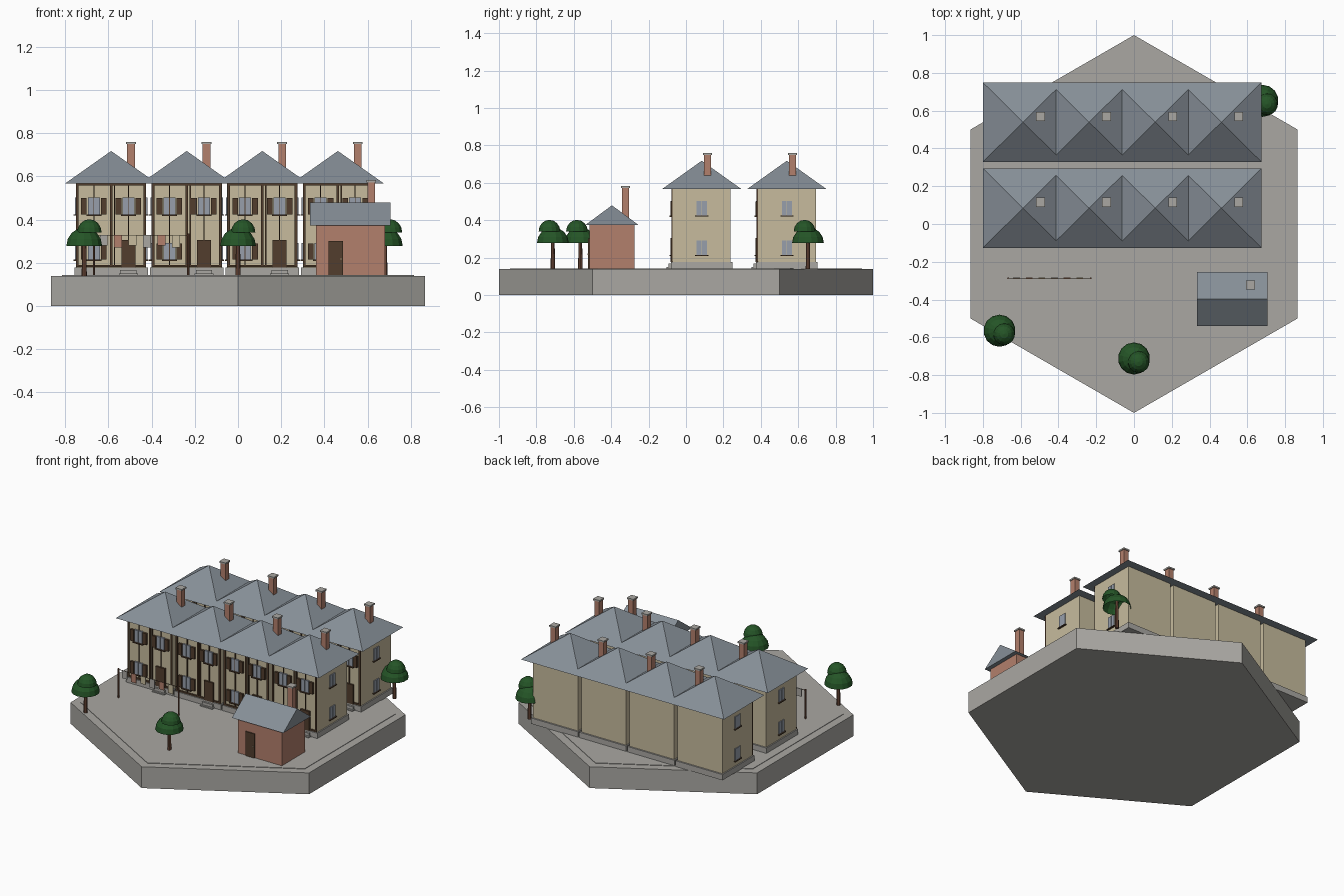
import bpy, bmesh, math
from mathutils import Matrix, Vector

if "Cube" in bpy.data.objects:
    bpy.data.objects.remove(bpy.data.objects["Cube"])


def material(name, rgb):
    m = bpy.data.materials.new(name)
    m.diffuse_color = (*rgb, 1)
    m.use_nodes = True
    m.node_tree.nodes["Principled BSDF"].inputs["Base Color"].default_value = m.diffuse_color
    return m


STONE = material("grey stone", (0.40, 0.39, 0.365))
WALL = material("cream plaster", (0.57, 0.50, 0.34))
SLATE = material("blue grey slate", (0.24, 0.275, 0.31))
BRICK = material("red brick", (0.45, 0.215, 0.15))
TIMBER = material("dark timber", (0.085, 0.048, 0.026))
GLASS = material("window glass", (0.31, 0.345, 0.41))
LEAF = material("dark green leaf", (0.018, 0.09, 0.02))
BARK = material("brown bark", (0.17, 0.075, 0.045))

G = 0.14                # ground level of the plot
HW, HD = 0.1625, 0.155  # half width and half depth of a house


def link(name, mesh, loc=(0, 0, 0)):
    ob = bpy.data.objects.new(name, mesh)
    ob.location = loc
    bpy.context.collection.objects.link(ob)
    return ob


def to_mesh(name, bm, mat):
    bmesh.ops.recalc_face_normals(bm, faces=bm.faces)
    me = bpy.data.meshes.new(name)
    bm.to_mesh(me)
    bm.free()
    me.materials.append(mat)
    return me


def boxes(name, mat, items):
    """One mesh of boxes, each given as (x0, x1, y0, y1, z0, z1)."""
    bm = bmesh.new()
    for x0, x1, y0, y1, z0, z1 in items:
        m = Matrix.Translation(((x0 + x1) / 2, (y0 + y1) / 2, (z0 + z1) / 2))
        m = m @ Matrix.Diagonal((x1 - x0, y1 - y0, z1 - z0, 1))
        bmesh.ops.create_cube(bm, size=1, matrix=m)
    return to_mesh(name, bm, mat)


def cone(name, mat, n, r0, r1, z0, z1, turn=0.0):
    bm = bmesh.new()
    m = Matrix.Translation((0, 0, (z0 + z1) / 2)) @ Matrix.Rotation(turn, 4, 'Z')
    bmesh.ops.create_cone(bm, cap_ends=True, segments=n, radius1=r0, radius2=r1,
                          depth=z1 - z0, matrix=m)
    return to_mesh(name, bm, mat)


def roof(name, hx, hy, z0, z1, ridge):
    """Solid roof: a pyramid (ridge = 0) or a gable with its ridge along x."""
    bm = bmesh.new()
    base = [bm.verts.new((sx * hx, sy * hy, z0))
            for sx, sy in ((-1, -1), (1, -1), (1, 1), (-1, 1))]
    a = bm.verts.new((-ridge, 0, z1))
    b = bm.verts.new((ridge, 0, z1)) if ridge else a
    bm.faces.new(base)
    for i, top in enumerate(([b, a], [b], [a, b], [a])):
        ring = [base[i], base[(i + 1) % 4]] + top
        bm.faces.new(list(dict.fromkeys(ring)))
    return to_mesh(name, bm, SLATE)


# hexagonal plot with a thin paved top
link("plot_base", cone("plot_base", STONE, 6, 1, 1, 0, G, math.pi / 6 * 0))
link("paving", cone("paving", STONE, 6, 0.94, 0.94, G - 0.01, G + 0.003))

# facade lists, built in house coordinates with the front at y = -HD
F = -HD
posts = [(x - w, x + w, F - 0.007, F + 0.003, 0.18, 0.57)
         for x, w in ((-0.156, 0.006), (0.156, 0.006), (0, 0.006), (-0.08, 0.0025),
                      (0.08, 0.0025), (0.016, 0.003))]
beams = [(-HW, HW, F - 0.007, F + 0.003, z, z + 0.01) for z in (0.18, 0.558)]
panes, shutters, sills = [], [], []
for wx, z in ((-0.08, 0.425), (0.08, 0.425), (-0.08, 0.215)):
    for s in (-1, 1):
        c = wx + s * 0.0145
        panes.append((c - 0.013, c + 0.013, F - 0.011, F, z, z + 0.078))
        c = wx + s * 0.046
        shutters.append((c - 0.013, c + 0.013, F - 0.013, F, z, z + 0.075))
    sills.append((wx - 0.035, wx + 0.035, F - 0.018, F, z - 0.007, z))
for s in (-1, 1):       # windows on both end walls
    for z in (0.425, 0.215):
        for c in (-0.0145, 0.0145):
            x0, x1 = sorted((s * HW, s * (HW + 0.005)))
            panes.append((x0, x1, c - 0.0125, c + 0.0125, z, z + 0.078))
        x0, x1 = sorted((s * HW, s * (HW + 0.011)))
        sills.append((x0, x1, -0.035, 0.035, z - 0.006, z))


def chimney(name, z0, z1):
    return [boxes(name, BRICK, [(-0.018, 0.018, -0.019, 0.019, z0, z1 - 0.01)]),
            boxes(name + "_cap", STONE, [(-0.023, 0.023, -0.024, 0.024, z1 - 0.01, z1)])]


house = [
    boxes("house_walls", WALL, [(-HW, HW, -HD, HD, 0.17, 0.57)]),
    boxes("house_plinth", STONE, [(-HW - 0.008, HW + 0.008, -HD - 0.01, HD + 0.01, G, 0.178)]),
    boxes("door_steps", STONE, [(0.036, 0.124, F - 0.034, F, G, 0.15),
                                (0.042, 0.118, F - 0.022, F, G, 0.168)]),
    boxes("timber_frame", TIMBER, posts + beams),
    boxes("window_panes", GLASS, panes),
    boxes("window_shutters", TIMBER, shutters),
    boxes("window_sills", TIMBER, sills),
    boxes("front_door", TIMBER, [(0.047, 0.113, F - 0.012, F, 0.178, 0.305)]),
    roof("house_roof", 0.2125, 0.2105, 0.568, 0.718, 0),
]
stack = chimney("house_chimney", 0.62, 0.76)

# two terraces of four houses
for cy in (0.084, 0.539):
    for i in range(4):
        cx = -0.5875 + 0.35 * i
        for me in house:
            link(me.name, me, (cx, cy, 0))
        for me in stack:
            link(me.name, me, (cx + 0.092, cy + 0.031, 0))

# brick outhouse
OX, OY = 0.52, -0.396
for me in (boxes("outhouse_walls", BRICK, [(-0.16, 0.16, -0.12, 0.12, G, 0.376)]),
           boxes("outhouse_door", TIMBER, [(-0.1, -0.034, -0.127, -0.12, G + 0.003, 0.302)]),
           boxes("door_knob", WALL, [(-0.046, -0.041, -0.131, -0.127, 0.215, 0.221)]),
           roof("outhouse_roof", 0.187, 0.143, 0.374, 0.48, 0.187)):
    link(me.name, me, (OX, OY, 0))
for me in chimney("outhouse_chimney", 0.38, 0.583):
    link(me.name, me, (0.617, -0.324, 0))


def dome(name, r, h, loc):
    """Open low-poly half sphere."""
    bm = bmesh.new()
    bmesh.ops.create_uvsphere(bm, u_segments=14, v_segments=8, radius=r)
    low = [v for v in bm.verts if v.co.z < -1e-4]
    bmesh.ops.delete(bm, geom=low, context='VERTS')
    bmesh.ops.scale(bm, vec=Vector((1, 1, h / r)), verts=bm.verts)
    bmesh.ops.translate(bm, vec=Vector(loc), verts=bm.verts)
    return to_mesh(name, bm, LEAF)


# trees with two stacked domes
tree = [cone("tree_trunk", BARK, 8, 0.012, 0.009, G, 0.33),
        dome("lower_canopy", 0.085, 0.085, (0, 0, 0.278)),
        dome("upper_canopy", 0.058, 0.062, (0.024, -0.018, 0.34))]
for x, y in ((-0.712, -0.565), (0, -0.712), (0.68, 0.652)):
    for me in tree:
        link(me.name, me, (x, y, 0))

# washing line with hanging cloths
LY = -0.287
pole = cone("line_pole", BARK, 8, 0.005, 0.005, G, 0.335)
for x in (-0.667, -0.23):
    link("line_pole", pole, (x, LY, 0))
link("washing_line", boxes("washing_line", TIMBER,
     [(-0.667, -0.23, LY - 0.0015, LY + 0.0015, 0.327, 0.33)]))
for i in range(6):
    x, h = -0.622 + 0.067 * i, 0.05 + 0.008 * (i % 2)
    link("hanging_cloth", boxes("hanging_cloth", (STONE, BRICK, WALL)[i % 3],
         [(x - 0.018, x + 0.018, LY - 0.003, LY + 0.003, 0.33 - h, 0.33)]))
